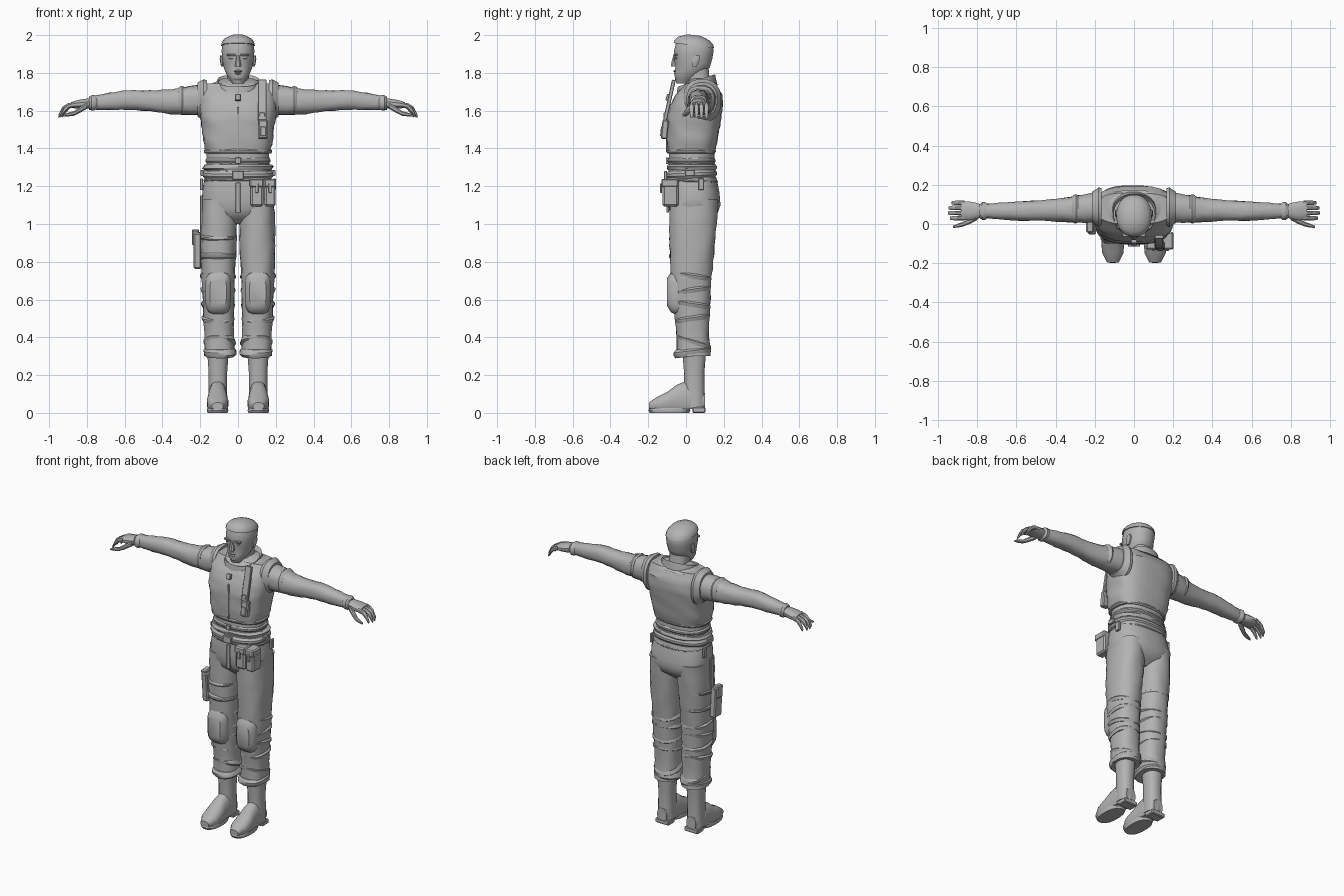
import bpy, bmesh, math
from mathutils import Vector, Matrix

cube = bpy.data.objects.get("Cube")
if cube:
    bpy.data.objects.remove(cube, do_unlink=True)

grey = bpy.data.materials.new("plain grey")
grey.use_nodes = True
grey.diffuse_color = (.45, .45, .45, 1)
grey.node_tree.nodes["Principled BSDF"].inputs["Base Color"].default_value = grey.diffuse_color


def finish(name, bm, pair):
    """Turn the bmesh into an object, mirrored across x when it is one of a pair."""
    bmesh.ops.recalc_face_normals(bm, faces=bm.faces)
    mesh = bpy.data.meshes.new(name)
    bm.to_mesh(mesh)
    bm.free()
    mesh.materials.append(grey)
    part = bpy.data.objects.new(name, mesh)
    bpy.context.collection.objects.link(part)
    bpy.ops.object.select_all(action="DESELECT")
    part.select_set(True)
    bpy.context.view_layer.objects.active = part
    bpy.ops.object.shade_smooth_by_angle(angle=math.radians(35))
    if pair:
        mirror = part.modifiers.new("both sides", "MIRROR")
        mirror.use_mirror_merge = False
    return part


def sample(values, share):
    """Read a list of evenly spaced values at a share of its length."""
    place = share * (len(values) - 1)
    low = min(int(place), len(values) - 2)
    return values[low] + (values[low + 1] - values[low]) * (place - low)


def signed_power(value, power):
    return math.copysign(abs(value) ** power, value)


def loft(name, path, widths, depths=None, ratio=1, pair=False, sides=16,
         squareness=2.4, detail=1, crease=0, tilt=0, floor=0):
    """Skin rounded sections along a path; sections face the path's main axis."""
    path = [Vector(point) for point in path]
    depths = depths or [width * ratio for width in widths]
    span = path[-1] - path[0]
    main = max(range(3), key=lambda axis: abs(span[axis]))
    across, along = [axis for axis in range(3) if axis != main]
    steps = (len(widths) - 1) * detail
    bm = bmesh.new()
    loops = []
    for step in range(steps + 1):
        share = step / steps
        centre, width, depth = (sample(values, share) for values in (path, widths, depths))
        loop = []
        for side in range(sides):
            angle = math.tau * (side + .5) / sides
            # Cloth creases run diagonally round the part
            swell = 1 + crease * math.sin(2 * angle + 2 * step) * math.sin(3 * angle - step)
            point = centre.copy()
            rise = depth * swell * signed_power(math.sin(angle), 2 / squareness)
            point[across] += width * swell * signed_power(math.cos(angle), 2 / squareness)
            point[along] += rise
            point[main] += tilt * rise
            point.z = max(point.z, floor)
            loop.append(bm.verts.new(point))
        loops.append(loop)
    for lower, upper in zip(loops, loops[1:]):
        for side in range(sides):
            after = (side + 1) % sides
            bm.faces.new((lower[side], lower[after], upper[after], upper[side]))
    bm.faces.new(loops[0])
    bm.faces.new(loops[-1])
    return finish(name, bm, pair)


def band(name, centre, height, width, depth, **options):
    """Upright strap or fold with softened rims."""
    middle, half = Vector(centre), Vector((0, 0, height / 2))
    edge = height / 4
    return loft(name, [middle - half, middle + half],
                [width - edge, width, width, width - edge],
                [depth - edge, depth, depth, depth - edge], sides=20, **options)


def box(name, centre, size, lean=0, pair=False):
    """Chamfered block, leaning about x."""
    bm = bmesh.new()
    bmesh.ops.create_cube(bm, size=1)
    bmesh.ops.scale(bm, vec=size, verts=bm.verts)
    bmesh.ops.bevel(bm, geom=bm.edges[:], offset=min(size) / 6, segments=1, affect="EDGES")
    bm.transform(Matrix.Translation(centre) @ Matrix.Rotation(lean, 4, "X"))
    return finish(name, bm, pair)


# Head, face and neck
loft("head", [(0, -.015, 1.745), (0, .035, 1.83), (0, .042, 1.92), (0, .042, 1.995)],
     widths=[.03, .06, .077, .085, .088, .08, .03], ratio=1.2, sides=20, squareness=2.2, detail=2)
loft("hair", [(0, .042, 1.945), (0, .042, 2)], widths=[.09, .085, .07, .03],
     ratio=1.2, sides=20, squareness=2.2, tilt=-.12)
loft("neck", [(0, .075, 1.68), (0, .06, 1.83)], widths=[.07, .06, .06])
loft("nose", [(0, -.062, 1.833), (0, -.058, 1.893)], widths=[.017, .014, .008], ratio=1.2, sides=8)
loft("lips", [(0, -.046, 1.79), (0, -.05, 1.815)], widths=[.015, .022, .02, .024, .014],
     depths=[.013, .02, .013, .02, .014], sides=8)
loft("chin", [(0, -.036, 1.752), (0, -.042, 1.782)], widths=[.02, .026, .016], ratio=.8, sides=10)
box("brow", (.036, -.056, 1.895), (.046, .02, .011), pair=True)
box("eye", (.036, -.053, 1.878), (.026, .012, .009), pair=True)
loft("ear", [(.084, .045, 1.833), (.088, .058, 1.893)], widths=[.006, .009, .011, .007],
     ratio=2, sides=8, pair=True)

# Vest, collar and waist
loft("vest", [(0, .027, 1.38), (0, .042, 1.56), (0, .08, 1.745)],
     widths=[.17, .185, .19, .2, .205, .205, .19], depths=[.125, .135, .14, .145, .142, .125, .08],
     sides=28, squareness=2.9, detail=3, crease=.02)
loft("vest_yoke", [(0, .08, 1.735), (0, .08, 1.77)], widths=[.16, .08], ratio=.6)
loft("collar", [(0, .055, 1.66), (0, .055, 1.76), (0, .055, 1.72)],
     widths=[.125, .12, .11, .09, .08], ratio=.9, sides=20, tilt=.33, crease=.03)
box("front_zip", (0, -.1, 1.5), (.012, .012, .24))
box("throat_tab", (0, -.095, 1.67), (.03, .02, .035), lean=-.35)
band("vest_hem", (0, .027, 1.385), height=.022, width=.183, depth=.132)
loft("waist", [(0, .03, 1.24), (0, .03, 1.39)], widths=[.17, .168, .165], ratio=.73,
     sides=20, detail=3, crease=.02)
band("waist_strap", (0, .03, 1.335), height=.03, width=.174, depth=.128)
band("shirt_fold", (0, .03, 1.3), height=.03, width=.186, depth=.133, crease=.04)
band("belt", (0, .03, 1.263), height=.042, width=.19, depth=.135, tilt=.04)
band("lower_belt", (0, .033, 1.23), height=.018, width=.184, depth=.137, tilt=-.05)
box("belt_buckle", (0, -.108, 1.258), (.06, .016, .045))
box("strap_clip", (0, -.1, 1.335), (.03, .014, .034))
box("belt_clip", (.193, .08, 1.21), (.016, .03, .06), pair=True)
box("side_buckle", (.19, .02, 1.27), (.018, .05, .03), pair=True)

# Trousers
loft("hips", [(0, .032, 1.25), (0, .043, 1.1), (0, .04, 1)], widths=[.175, .19, .193, .17, .09],
     ratio=.73, sides=24, squareness=2.6, detail=2, crease=.01)
box("fly", (0, -.097, 1.14), (.024, .012, .16))
loft("trouser_leg", [(.1, .042, 1.13), (.105, .026, .7), (.098, .04, .3)],
     widths=[.09, .096, .095, .09, .085, .082, .078, .08],
     depths=[.13, .126, .12, .112, .104, .094, .086, .09],
     sides=20, detail=3, crease=.035, pair=True)
band("cuff", (.095, .033, .322), height=.045, width=.087, depth=.1, tilt=.12, crease=.03, pair=True)
band("shin_fold", (.097, .04, .375), height=.035, width=.085, depth=.092, tilt=-.3,
     crease=.03, pair=True)
for level in range(4):
    radius = .087 + level / 400
    band("knee_fold", (.106, .034, .5 + level * .075), height=.028, width=radius, depth=radius + .006,
         tilt=.15 * (-1) ** level, crease=.03, pair=True)
loft("knee_pad", [(.105, -.02, .635), (.105, -.1, .64)], widths=[.07, .07, .07, .065, .045],
     ratio=1.65, squareness=3.4, pair=True)

# Boots
loft("boot_shaft", [(.107, .045, .03), (.106, .043, .31)], widths=[.052, .05, .05, .057],
     ratio=1.1, pair=True)
loft("boot_foot", [(.108, -.197, .035), (.108, -.05, .06), (.107, .1, .06)],
     widths=[.03, .055, .058, .052, .05, .05, .035],
     depths=[.02, .045, .06, .09, .11, .085, .045], floor=.02, pair=True)
loft("sole", [(.108, -.088, 0), (.108, -.088, .026)], widths=[.054, .058, .055], ratio=1.95, pair=True)
box("heel", (.107, .068, .015), (.1, .068, .03), pair=True)

# Sleeves and wrist bands
loft("armhole", [(.165, .085, 1.65), (.215, .085, 1.66)], widths=[.1, .102, .09, .08],
     ratio=1.12, sides=20, pair=True)
loft("arm", [(.15, .085, 1.66), (.36, .072, 1.647), (.58, .066, 1.657), (.79, .066, 1.64)],
     widths=[.08, .073, .062, .052, .05, .043, .033], ratio=1.05, detail=3, crease=.05, pair=True)
loft("sleeve_hem", [(.285, .077, 1.657), (.32, .077, 1.655)], widths=[.07, .076, .073, .06], pair=True)
loft("wrist_band", [(.745, .066, 1.643), (.79, .066, 1.64)], widths=[.036, .046, .046, .034],
     ratio=.9, pair=True)

# Gloved hands
loft("palm", [(.77, .066, 1.64), (.883, .068, 1.63)], widths=[.032, .043, .05, .046],
     depths=[.028, .027, .024, .016], sides=12, pair=True)
for finger, reach in enumerate((.94, .95, .948, .932)):
    across = .03 + finger * .026
    loft("finger", [(.865, across, 1.632), (reach - .03, across, 1.622), (reach, across, 1.57)],
         widths=[.013, .012, .012, .008], depths=[.015, .014, .018, .01], sides=8, pair=True)
loft("thumb", [(.8, .035, 1.625), (.87, 0, 1.585), (.925, -.015, 1.575)],
     widths=[.016, .017, .013, .011, .006], sides=8, pair=True)

# Shoulder strap with radio
box("radio_strap", (.128, -.088, 1.655), (.045, .02, .22), lean=-.22)
box("radio", (.133, -.112, 1.5), (.05, .035, .1), lean=-.1)
box("radio_face", (.133, -.13, 1.49), (.028, .01, .05), lean=-.1)
box("radio_clip", (.127, -.108, 1.575), (.032, .022, .03), lean=-.1)

# Hip pouches
for x, width in ((.1, .07), (.17, .058)):
    box("hip_pouch", (x, -.082, 1.165), (width, .085, .145))
    box("pouch_flap", (x, -.086, 1.217), (width + .006, .09, .045))
    box("pouch_tab", (x, -.132, 1.19), (.016, .01, .05))

# Thigh holster
band("holster_strap", (-.105, .028, .83), height=.035, width=.097, depth=.12)
band("holster_upper_strap", (-.105, .032, .935), height=.022, width=.099, depth=.124, tilt=.1)
box("holster", (-.215, -.01, .86), (.04, .075, .19), lean=.08)
box("holster_flap", (-.225, -.012, .93), (.038, .06, .08), lean=.08)
box("holster_hanger", (-.195, .01, 1.05), (.012, .035, .2))
